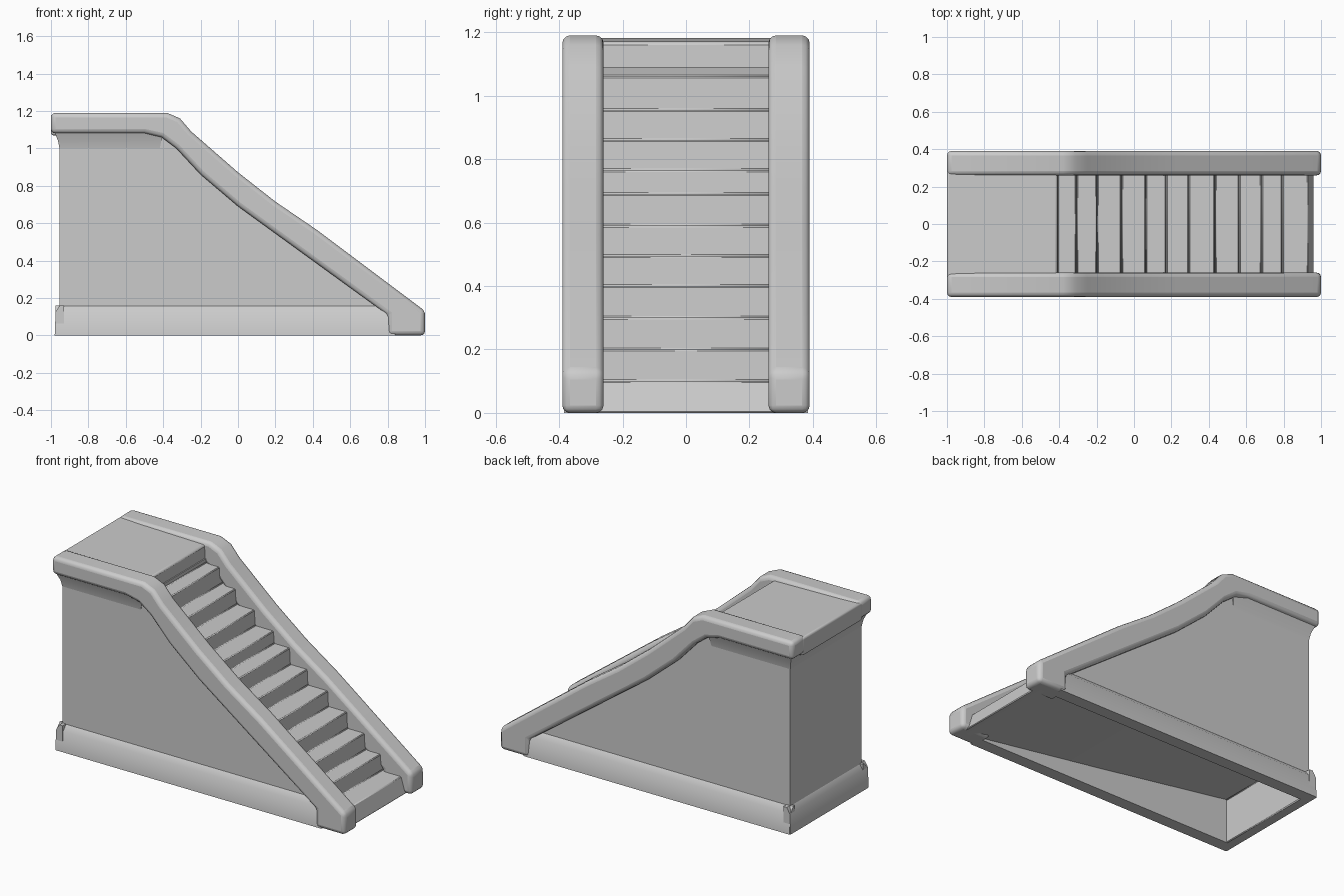
import bpy, bmesh, math
from mathutils import Vector

if "Cube" in bpy.data.objects:
    bpy.data.objects.remove(bpy.data.objects["Cube"])

stone = bpy.data.materials.new("grey_stone")
stone.diffuse_color = (0.6, 0.6, 0.6, 1)
stone.use_nodes = True
stone.node_tree.nodes["Principled BSDF"].inputs["Base Color"].default_value = stone.diffuse_color


def finish(name, bm, bevel=0.0, segments=3):
    bmesh.ops.recalc_face_normals(bm, faces=bm.faces)
    mesh = bpy.data.meshes.new(name)
    bm.to_mesh(mesh)
    bm.free()
    mesh.materials.append(stone)
    ob = bpy.data.objects.new(name, mesh)
    bpy.context.collection.objects.link(ob)
    bpy.ops.object.select_all(action='DESELECT')
    ob.select_set(True)
    bpy.context.view_layer.objects.active = ob
    if bevel:
        m = ob.modifiers.new("soft_edges", 'BEVEL')
        m.width = bevel
        m.segments = segments
        m.limit_method = 'ANGLE'
        m.angle_limit = math.radians(50)
    bpy.ops.object.shade_smooth_by_angle(angle=math.radians(40))
    return ob


def prism(name, pts, a, b, axis='y', bevel=0.0, segments=3):
    """Extrude a profile: (x, z) along y, or (y, z) along x."""
    bm = bmesh.new()
    place = (lambda p: (p[0], a, p[1])) if axis == 'y' else (lambda p: (a, p[0], p[1]))
    step = Vector((0, b - a, 0)) if axis == 'y' else Vector((b - a, 0, 0))
    face = bm.faces.new([bm.verts.new(place(p)) for p in pts])
    ext = bmesh.ops.extrude_face_region(bm, geom=[face], use_keep_orig=True)
    verts = [g for g in ext['geom'] if isinstance(g, bmesh.types.BMVert)]
    bmesh.ops.translate(bm, verts=verts, vec=step)
    return finish(name, bm, bevel, segments)


# Stairs with a shallow hollow underneath
step_x = [0.93, 0.79, 0.68, 0.56, 0.43, 0.29, 0.17, 0.06, -0.07, -0.20, -0.31, -0.41]
step_z = [0.10, 0.20, 0.30, 0.40, 0.495, 0.59, 0.69, 0.765, 0.86, 0.955, 1.06, 1.165]
stairs, z = [(0.96, 0.0)], 0.0
for i, (x, top) in enumerate(zip(step_x, step_z)):
    if i:
        stairs.append((x + 0.005, z))
    stairs.append((x, top))
    z = top
stairs += [(-0.955, 1.165), (-0.955, 0), (-0.92, 0), (-0.92, 0.27), (0.0, 0.13), (0.9, 0.0)]
prism("stairs", stairs, -0.32, 0.32, bevel=0.005, segments=1)

# Handrail profile: flat beside the landing, then down the slope
rail = [(-1, 1.19), (-0.38, 1.19), (-0.31, 1.16), (-0.25, 1.09), (0, 0.872),
        (0.20, 0.715), (0.42, 0.565), (1, 0.13), (1, 0), (0.80, 0), (0.80, 0.11),
        (0.51, 0.32), (0, 0.69), (-0.2, 0.86), (-0.33, 1.0), (-0.41, 1.06), (-0.5, 1.08), (-1, 1.08)]
# Side wall profile, its top hidden inside the rail
wall = [(-0.955, 0), (-0.955, 1.12), (-0.38, 1.12), (-0.2, 0.93), (0, 0.76), (0.51, 0.38),
        (0.88, 0.12), (0.88, 0)]

for side, s in (("front", -1), ("back", 1)):
    prism(side + "_rail", rail, s * 0.26, s * 0.39, bevel=0.024)
    prism(side + "_wall", wall, s * 0.31, s * 0.348)
    # Plinth with a sloped top edge
    prism(side + "_plinth", [(s * 0.33, 0), (s * 0.385, 0), (s * 0.375, 0.125),
                             (s * 0.346, 0.16), (s * 0.33, 0.16)], -0.975, 0.84, axis='x')

# Plinth across the tall end
prism("end_plinth", [(-0.93, 0), (-0.98, 0), (-0.975, 0.125), (-0.953, 0.16), (-0.93, 0.16)],
      -0.38, 0.38)

# Landing slab between the rails
prism("landing", [(-1, 1.07), (-1, 1.182), (-0.85, 1.178), (-0.41, 1.17), (-0.41, 1.07)],
      -0.29, 0.29, bevel=0.012)

# Flared moulding below the landing
bm = bmesh.new()
rings = []
for x, y, z in ((-0.953, 0.346, 0.99), (-0.962, 0.355, 1.04), (-0.982, 0.375, 1.09)):
    x2 = -0.40 - (1.09 - z) * 0.2
    rings.append([bm.verts.new(c) for c in ((x, -y, z), (x2, -y, z), (x2, y, z), (x, y, z))])
for lo, hi in zip(rings, rings[1:]):
    for i in range(4):
        j = (i + 1) % 4
        bm.faces.new((lo[i], lo[j], hi[j], hi[i]))
bm.faces.new(rings[0])
bm.faces.new(rings[-1])
finish("landing_moulding", bm)
